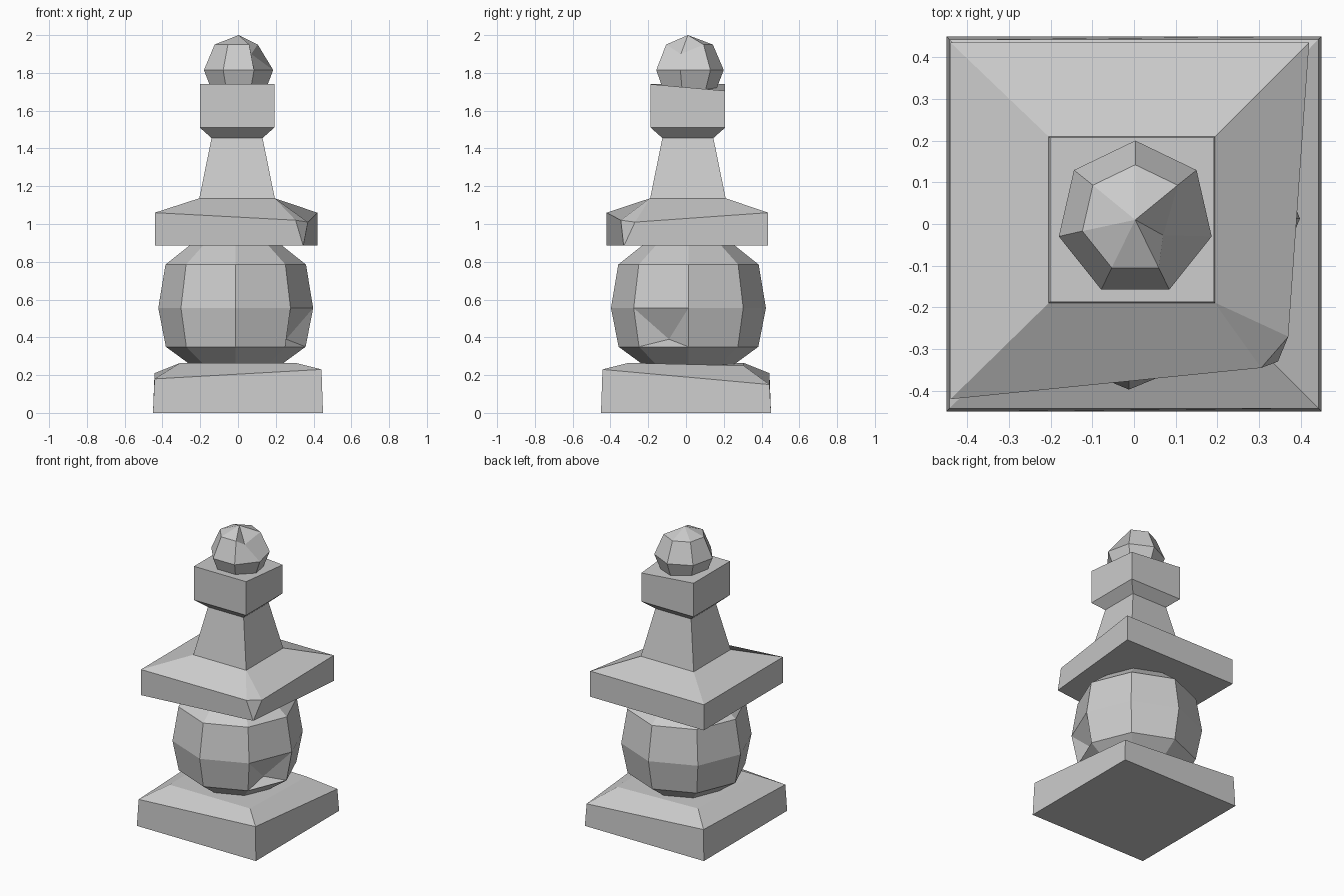
import bpy, bmesh
from math import sin, cos, pi

if "Cube" in bpy.data.objects:
    bpy.data.objects.remove(bpy.data.objects["Cube"])


def loft(name, rings, apex=None, dents=()):
    """Skin a stack of equal-count vertex loops, closing both ends."""
    bm = bmesh.new()
    loops = [[bm.verts.new(p) for p in ring] for ring in rings]
    n = len(loops[0])
    bm.faces.new(loops[0][::-1])
    sides = {}
    for r, (a, b) in enumerate(zip(loops, loops[1:])):
        for i in range(n):
            j = (i + 1) % n
            sides[r, i] = bm.faces.new((a[i], a[j], b[j], b[i]))
    if apex:
        tip = bm.verts.new(apex)
        for i in range(n):
            bm.faces.new((loops[-1][i], loops[-1][(i + 1) % n], tip))
    else:
        bm.faces.new(loops[-1])
    for key, point in dents:
        poked = bmesh.ops.poke(bm, faces=[sides[key]])
        poked["verts"][0].co = point
    bmesh.ops.recalc_face_normals(bm, faces=bm.faces)
    mesh = bpy.data.meshes.new(name)
    bm.to_mesh(mesh)
    bm.free()
    obj = bpy.data.objects.new(name, mesh)
    bpy.context.collection.objects.link(obj)
    return obj


def square(h, zs, cx=0, cy=0):
    """Square loop: front left, front right, back right, back left."""
    if not isinstance(zs, (list, tuple)):
        zs = [zs] * 4
    corners = ((-1, -1), (1, -1), (1, 1), (-1, 1))
    return [(cx + sx * h, cy + sy * h, z) for (sx, sy), z in zip(corners, zs)]


def polygon(n, r, z, cx, cy, start=0.0):
    return [(cx + r * cos(start + 2 * pi * i / n),
             cy + r * sin(start + 2 * pi * i / n), z) for i in range(n)]


# Worn square plinth with uneven corner heights
loft("plinth", [square(0.45, 0),
                square(0.442, [0.18, 0.23, 0.15, 0.21]),
                square(0.305, [0.265, 0.265, 0.25, 0.265])])

# Eight-sided round body with a chip on its lower front right
loft("round_body",
     [polygon(8, r, z, -0.012, 0.013)
      for r, z in ((0.24, 0.255), (0.37, 0.35), (0.41, 0.555),
                   (0.372, 0.785), (0.24, 0.89))],
     dents=[((1, 7), (0.255, -0.09, 0.39))])

# Roof slab with its front right corner broken off
slab_low = [(-0.44, -0.42, 0.885), (0.345, -0.33, 0.885),
            (0.37, -0.27, 0.885), (0.42, 0.435, 0.885), (-0.44, 0.435, 0.885)]
slab_low[2] = (0.346, -0.328, 0.885)
slab_edge = [(-0.44, -0.42, 1.06), (0.305, -0.345, 1.02),
             (0.37, -0.27, 1.01), (0.42, 0.435, 1.06), (-0.44, 0.435, 1.06)]
slab_top = [(-0.205, -0.19, 1.136), (0.194, -0.19, 1.136),
            (0.195, -0.189, 1.136), (0.195, 0.21, 1.136), (-0.205, 0.21, 1.136)]
loft("roof_slab", [slab_low, slab_edge, slab_top])

# Tapered neck flaring into the square cap block
loft("neck_and_cap",
     [square(h, z, -0.005, 0.01)
      for h, z in ((0.2, 1.135), (0.135, 1.455), (0.197, 1.51),
                   (0.197, [1.74, 1.74, 1.705, 1.74]))])

# Seven-sided finial with one upper corner knocked in
finial = [polygon(7, r, z, 0.003, 0.012, pi / 2)
          for r, z in ((0.145, 1.705), (0.188, 1.815), (0.13, 1.95))]
finial[2][5] = (0.07, -0.027, 1.9)
loft("finial", finial, apex=(0.003, 0.01, 2.0))
